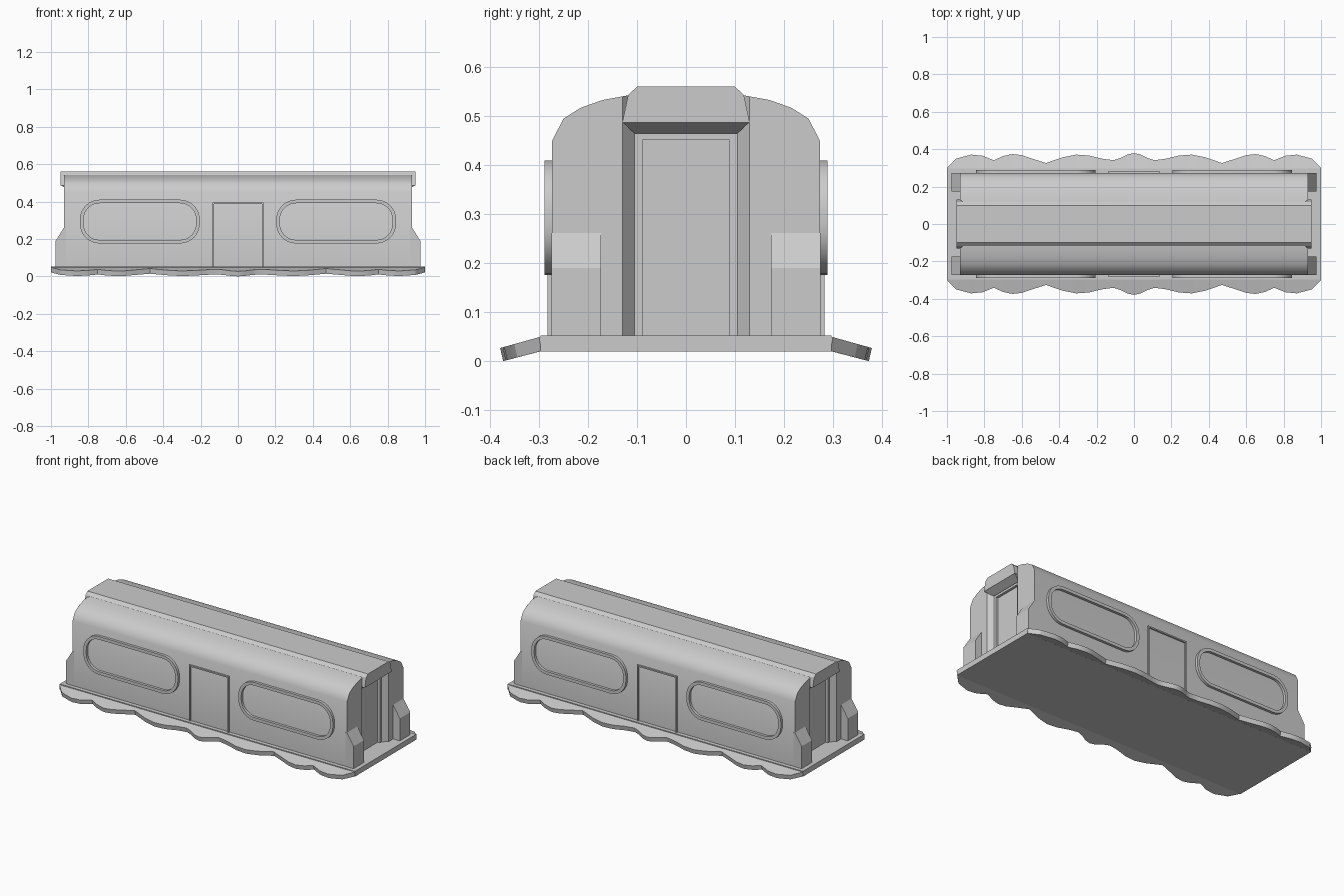
import bpy, bmesh, math

if "Cube" in bpy.data.objects:
    bpy.data.objects.remove(bpy.data.objects["Cube"])


def finish(name, bm, mirror=(), smooth=0):
    bmesh.ops.recalc_face_normals(bm, faces=bm.faces)
    me = bpy.data.meshes.new(name)
    bm.to_mesh(me)
    bm.free()
    ob = bpy.data.objects.new(name, me)
    bpy.context.collection.objects.link(ob)
    if mirror:
        m = ob.modifiers.new("Mirror", 'MIRROR')
        m.use_axis = ['X' in mirror, 'Y' in mirror, False]
        m.use_mirror_merge = False
    if smooth:
        bpy.ops.object.select_all(action='DESELECT')
        ob.select_set(True)
        bpy.context.view_layer.objects.active = ob
        bpy.ops.object.shade_smooth_by_angle(angle=math.radians(smooth))
    return ob


def loft(name, rings, closed=False, **kw):
    """Bridge equal-length rings; cap both ends unless the rings form a closed loop."""
    bm = bmesh.new()
    rs = [[bm.verts.new(p) for p in r] for r in rings]
    n = len(rs[0])
    for a, b in zip(rs, rs[1:] + rs[:1] if closed else rs[1:]):
        for i in range(n):
            j = (i + 1) % n
            bm.faces.new((a[i], a[j], b[j], b[i]))
    if not closed:
        bm.faces.new(rs[0])
        bm.faces.new(rs[-1])
    return finish(name, bm, **kw)


def extrude_x(name, half, x0, x1, **kw):
    """Extrude a (y, z) half profile, mirrored about y = 0, along x."""
    prof = half + [(-y, z) for y, z in reversed(half)]
    return loft(name, [[(x, y, z) for y, z in prof] for x in (x0, x1)], **kw)


def rect_x(x, w, z0, z1):
    return [(x, -w, z0), (x, w, z0), (x, w, z1), (x, -w, z1)]


def rounded(cx, cz, w, h, r, y, seg=8):
    """Rounded rectangle (half sizes w, h) in an xz plane."""
    if r == 0:
        return [(cx + a * w, y, cz + b * h) for a, b in ((1, 1), (-1, 1), (-1, -1), (1, -1))]
    pts = []
    for k, (a, b) in enumerate(((1, 1), (-1, 1), (-1, -1), (1, -1))):
        for i in range(seg + 1):
            t = math.pi / 2 * (k + i / seg)
            pts.append((cx + a * (w - r) + r * math.cos(t), y, cz + b * (h - r) + r * math.sin(t)))
    return pts


def frame(name, cx, cz, w, h, r, t, y, mirror):
    ri = max(r - t, 0)
    return loft(name, [rounded(cx, cz, w, h, r, -0.265), rounded(cx, cz, w, h, r, y),
                       rounded(cx, cz, w - t, h - t, ri, y),
                       rounded(cx, cz, w - t, h - t, ri, -0.265)],
                closed=True, mirror=mirror, smooth=35)


# Car body with rounded roof shoulders
body = extrude_x("body", [(0.273, 0.04), (0.273, 0.45), (0.25, 0.495), (0.215, 0.517),
                          (0.17, 0.533), (0.115, 0.543)], -0.93, 0.93)

# End vestibule recesses with splayed walls, and sunken end doors
for s in (-1, 1):
    cuts = [loft("recess_cutter", [rect_x(s * 0.90, 0.105, 0.0, 0.6),
                                   rect_x(s * 0.94, 0.138, 0.0, 0.6)]),
            loft("door_cutter", [rect_x(s * 0.885, 0.088, 0.0, 0.452),
                                 rect_x(s * 0.92, 0.088, 0.0, 0.452)])]
    for c in cuts:
        m = body.modifiers.new("Cut", 'BOOLEAN')
        m.operation, m.object, m.solver = 'DIFFERENCE', c, 'EXACT'
        bpy.context.view_layer.objects.active = body
        bpy.ops.object.modifier_apply(modifier=m.name)
        bpy.data.objects.remove(c)
bpy.ops.object.select_all(action='DESELECT')
body.select_set(True)
bpy.ops.object.shade_smooth_by_angle(angle=math.radians(40))

# Raised roof cap with bevelled sides, overhanging the ends
extrude_x("roof_cap", [(0.13, 0.487), (0.118, 0.543), (0.1, 0.56)], -0.95, 0.95)

# Sloped soffit under each cap overhang
loft("cap_soffit", [[(x, y, z) for x, y in ((0.88, -w), (x1, -w), (x1, w), (0.88, w))]
                    for w, x1, z in ((0.105, 0.905, 0.465), (0.13, 0.95, 0.488))], mirror="X")

# Corner buffers with sloped tops
loft("corner_buffer", [[(x, y, z) for x, z in ((0.92, 0.04), (0.975, 0.04), (0.975, 0.19),
                                               (0.93, 0.262), (0.92, 0.262))]
                       for y in (0.173, 0.274)], mirror="XY")

# Side window rims and central side doors
frame("window_rim", 0.525, 0.293, 0.32, 0.117, 0.105, 0.019, -0.289, "XY")
frame("side_door_frame", 0, 0.215, 0.135, 0.18, 0, 0.008, -0.283, "Y")

# Base slab
extrude_x("base_slab", [(0.297, 0.02), (0.297, 0.053)], -1, 1)

# Drooping skirt with a wavy outer edge
half = [(0, 0.379), (0.035, 0.372), (0.075, 0.352), (0.11, 0.341), (0.17, 0.349), (0.24, 0.366),
        (0.31, 0.371), (0.38, 0.357), (0.47, 0.326), (0.54, 0.348), (0.60, 0.368), (0.65, 0.374),
        (0.70, 0.363), (0.75, 0.341), (0.81, 0.365), (0.87, 0.371), (0.95, 0.35), (1, 0.30)]
wave = [(-x, y) for x, y in reversed(half[1:])] + half
loft("skirt", [[(x, -0.288, 0.05), (x, -y, 0.05 - (y - 0.297) * 0.28),
                (x, -y + 0.006, 0.022 - (y - 0.297) * 0.265), (x, -0.288, 0.0225)]
               for x, y in wave], mirror="Y", smooth=30)
